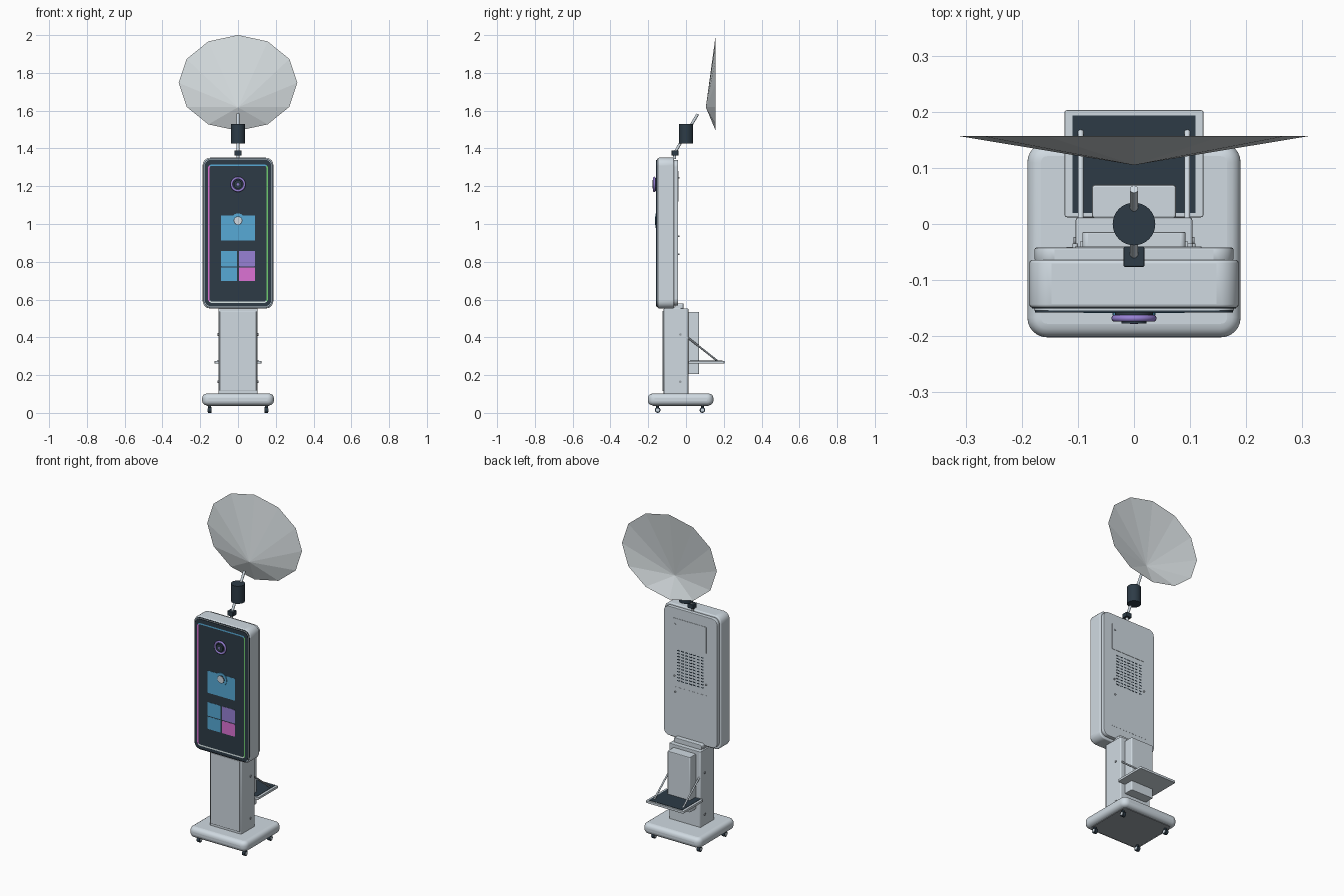
import bpy, bmesh, math
from mathutils import Vector, Matrix

if "Cube" in bpy.data.objects:
    bpy.data.objects.remove(bpy.data.objects["Cube"])


def material(name, rgb):
    m = bpy.data.materials.new(name)
    m.diffuse_color = (*rgb, 1)
    m.use_nodes = True
    m.node_tree.nodes["Principled BSDF"].inputs["Base Color"].default_value = m.diffuse_color
    return m


LIGHT = material("light grey", (0.63, 0.70, 0.755))
CLOTH = material("reflector white", (0.70, 0.75, 0.77))
DARK = material("dark navy", (0.026, 0.044, 0.062))
BLUE = material("sky blue", (0.095, 0.40, 0.67))
PURPLE = material("purple", (0.31, 0.22, 0.66))
PINK = material("pink", (0.72, 0.17, 0.66))
GREEN = material("green", (0.16, 0.60, 0.16))
PALE = material("pale white", (0.75, 0.85, 0.85))
METAL = material("mid grey", (0.33, 0.36, 0.39))


def finish(name, bm, mats, flat=False):
    """Store the mesh, keep flat sides flat and steep edges sharp."""
    bmesh.ops.recalc_face_normals(bm, faces=bm.faces)
    for f in bm.faces:
        f.smooth = not flat and max(abs(c) for c in f.normal) < 0.9995
    for e in bm.edges:
        if len(e.link_faces) == 2 and e.calc_face_angle(0) > math.radians(40):
            e.smooth = False
    me = bpy.data.meshes.new(name)
    bm.to_mesh(me)
    bm.free()
    for m in mats:
        me.materials.append(m)
    ob = bpy.data.objects.new(name, me)
    bpy.context.collection.objects.link(ob)
    return ob


def outline(hw, hh, r, n=6):
    """Rounded rectangle outline."""
    if r <= 0:
        return [(hw, hh), (-hw, hh), (-hw, -hh), (hw, -hh)]
    pts = []
    for k, (sx, sy) in enumerate([(1, 1), (-1, 1), (-1, -1), (1, -1)]):
        for i in range(n + 1):
            a = math.pi / 2 * (k + i / n)
            pts.append((sx * (hw - r) + r * math.cos(a), sy * (hh - r) + r * math.sin(a)))
    return pts


def box(name, x, y, z, mat, axis="z", r=0, bevel=0, seg=3):
    """Box from (min, max) ranges, corners rounded around one axis."""
    rng = {"x": x, "y": y, "z": z}
    u, v = {"x": "yz", "y": "xz", "z": "xy"}[axis]
    cu, cv = sum(rng[u]) / 2, sum(rng[v]) / 2
    bm = bmesh.new()
    loops = []
    for w in rng[axis]:
        loop = []
        for a, b in outline(rng[u][1] - cu, rng[v][1] - cv, r):
            c = {u: cu + a, v: cv + b, axis: w}
            loop.append(bm.verts.new((c["x"], c["y"], c["z"])))
        loops.append(loop)
    n = len(loops[0])
    for loop in loops:
        bm.faces.new(loop)
    for i in range(n):
        j = (i + 1) % n
        bm.faces.new((loops[0][i], loops[0][j], loops[1][j], loops[1][i]))
    bmesh.ops.recalc_face_normals(bm, faces=bm.faces)
    if bevel:
        edges = [e for e in bm.edges if e.calc_face_angle(0) > math.radians(40)]
        bmesh.ops.bevel(bm, geom=edges, offset=bevel, segments=seg, profile=0.5, affect="EDGES")
    return finish(name, bm, [mat])


def rod(name, p0, p1, r, mat, seg=16):
    p0, p1 = Vector(p0), Vector(p1)
    d = p1 - p0
    bm = bmesh.new()
    mtx = Matrix.Translation((p0 + p1) / 2) @ d.to_track_quat("Z", "Y").to_matrix().to_4x4()
    bmesh.ops.create_cone(bm, cap_ends=True, segments=seg, radius1=r, radius2=r, depth=d.length, matrix=mtx)
    return finish(name, bm, [mat])


def ring(name, centre, major, minor, mat):
    bpy.ops.mesh.primitive_torus_add(location=centre, rotation=(math.pi / 2, 0, 0), major_radius=major,
                                     minor_radius=minor, major_segments=32, minor_segments=10)
    ob = bpy.context.object
    ob.name = name
    ob.data.materials.append(mat)
    bpy.ops.object.shade_smooth()


# Base and casters
box("base", (-0.19, 0.19), (-0.202, 0.145), (0.04, 0.102), LIGHT, "z", 0.035, 0.024, 4)
box("base_underside", (-0.165, 0.165), (-0.176, 0.119), (0.037, 0.041), METAL, "z", 0.02)
for sx in (-1, 1):
    for y in (-0.15, 0.087):
        x = 0.15 * sx
        rod("caster_wheel", (x - 0.009, y, 0.015), (x + 0.009, y, 0.015), 0.015, DARK)
        rod("caster_hub", (x - 0.011, y, 0.015), (x + 0.011, y, 0.015), 0.009, LIGHT)
        rod("caster_stem", (x, y, 0.02), (x, y, 0.042), 0.008, DARK, 10)

# Column
box("column", (-0.104, 0.104), (-0.118, 0.012), (0.098, 0.553), LIGHT, "z", 0.006, 0.003, 2)
box("column_front_panel", (-0.097, 0.097), (-0.125, -0.117), (0.115, 0.54), LIGHT, "y", 0.005, 0.003, 2)
box("neck_core", (-0.095, 0.095), (-0.11, -0.03), (0.55, 0.56), LIGHT)
box("neck_bracket", (-0.092, 0.092), (-0.06, -0.014), (0.548, 0.58), LIGHT, "y", 0.01, 0.003, 2)
for sx in (-1, 1):
    for z in (0.165, 0.415):
        rod("column_screw", (0.10 * sx, -0.03, z), (0.108 * sx, -0.03, z), 0.007, METAL, 12)

# Rear printer box and folding shelf
box("rear_box", (-0.075, 0.075), (0.01, 0.07), (0.205, 0.535), LIGHT, "z", 0.006, 0.004, 2)
box("shelf", (-0.124, 0.124), (0.012, 0.203), (0.262, 0.276), LIGHT, "z", 0.005, 0.002, 2)
box("shelf_mat", (-0.11, 0.11), (0.02, 0.193), (0.274, 0.278), DARK)
for sx in (-1, 1):
    rod("shelf_strut", (0.095 * sx, 0.008, 0.40), (0.095 * sx, 0.165, 0.276), 0.005, LIGHT, 10)

# Screen housing and layered front glass
box("housing", (-0.187, 0.187), (-0.149, -0.064), (0.553, 1.351), LIGHT, "y", 0.04, 0.006)
box("housing_back", (-0.177, 0.177), (-0.066, -0.042), (0.568, 1.34), LIGHT, "y", 0.035, 0.003, 2)
box("bezel_rear", (-0.182, 0.182), (-0.151, -0.147), (0.558, 1.346), DARK, "y", 0.037)
box("bezel_strip", (-0.1785, 0.1785), (-0.1545, -0.150), (0.5615, 1.3425), LIGHT, "y", 0.034)
box("front_glass", (-0.176, 0.176), (-0.158, -0.154), (0.564, 1.340), DARK, "y", 0.032)

# Light strip, one colour per side
bm = bmesh.new()
hw, hh, zc = 0.159, 0.367, 0.949
outer = outline(hw, hh, 0.022)
inner = outline(hw - 0.008, hh - 0.008, 0.014)
vo = [bm.verts.new((a, -0.1590, zc + b)) for a, b in outer]
vi = [bm.verts.new((a, -0.1590, zc + b)) for a, b in inner]
for i in range(len(vo)):
    j = (i + 1) % len(vo)
    f = bm.faces.new((vo[i], vi[i], vi[j], vo[j]))
    c = f.calc_center_median()
    if hw - abs(c.x) < hh - abs(c.z - zc):
        f.material_index = 0 if c.x < 0 else 2
    else:
        f.material_index = 1 if c.z > zc else 3
finish("light_strip", bm, [PINK, BLUE, GREEN, PALE])
for f in bpy.data.objects["light_strip"].data.polygons:
    if f.normal.y > 0:
        f.flip()

# Screen tiles
TILES = [("picture_tile", -0.09, 0.09, 0.913, 1.045, BLUE),
         ("upper_left_tile", -0.09, -0.004, 0.776, 0.857, BLUE),
         ("upper_right_tile", 0.005, 0.09, 0.776, 0.857, PURPLE),
         ("lower_left_tile", -0.09, -0.004, 0.697, 0.771, BLUE),
         ("lower_right_tile", 0.005, 0.09, 0.697, 0.771, PINK)]
for name, x0, x1, z0, z1, m in TILES:
    box(name, (x0, x1), (-0.1590, -0.157), (z0, z1), m, "y", 0.003)

# Camera lens and round touch button
rod("camera_housing", (0, -0.156, 1.21), (0, -0.168, 1.21), 0.034, DARK, 32)
ring("camera_ring", (0, -0.168, 1.21), 0.034, 0.0065, PURPLE)
rod("camera_barrel", (0, -0.166, 1.21), (0, -0.177, 1.21), 0.022, DARK, 32)
rod("camera_lens", (0, -0.176, 1.21), (0, -0.178, 1.21), 0.007, PURPLE, 16)
rod("button_disc", (0, -0.157, 1.018), (0, -0.162, 1.018), 0.038, BLUE, 32)
rod("button_rim", (0, -0.160, 1.018), (0, -0.1635, 1.018), 0.023, DARK, 32)
rod("button_centre", (0, -0.162, 1.018), (0, -0.165, 1.018), 0.020, LIGHT, 24)

# Back doors, screws and vent slots
box("upper_door", (-0.105, 0.12), (-0.043, -0.040), (1.12, 1.28), LIGHT, "y", 0.004)
box("lower_door", (-0.12, 0.12), (-0.043, -0.0412), (0.64, 0.87), LIGHT, "y", 0.004)
for x, z in ((0.10, 1.245), (0.105, 0.935), (-0.105, 0.935), (0.10, 0.84)):
    rod("back_screw", (x, -0.044, z), (x, -0.035, z), 0.005, LIGHT, 10)
for i in range(7):
    for j in range(11):
        x, z = -0.078 + 0.026 * i, 0.91 + 0.018 * j
        box("vent_slot", (x - 0.009, x + 0.009), (-0.043, -0.0412), (z - 0.0027, z + 0.0027), DARK)

# Reflector mount: foot, slanted rod, flash head
box("mount_foot", (-0.019, 0.019), (-0.077, -0.040), (1.363, 1.39), DARK, "z", 0.004, 0.003, 2)
rod("mount_pin", (0, -0.06, 1.345), (0, -0.06, 1.37), 0.008, LIGHT)
rod("mount_rod", (0, -0.058, 1.38), (0, 0.062, 1.582), 0.0075, LIGHT)
rod("flash_head", (0, 0, 1.425), (0, 0, 1.53), 0.038, DARK, 32)

# Faceted reflector: flat twelve-sided rim, low apex
bm = bmesh.new()
apex = bm.verts.new((0, 0.105, 1.618))
rim = [bm.verts.new((0.314 * math.cos(math.pi * k / 6), 0.157, 1.747 + 0.2535 * math.sin(math.pi * k / 6)))
       for k in range(12)]
for k in range(12):
    bm.faces.new((apex, rim[k], rim[(k + 1) % 12]))
bmesh.ops.solidify(bm, geom=bm.faces[:], thickness=0.001)
finish("reflector", bm, [CLOTH], flat=True)
